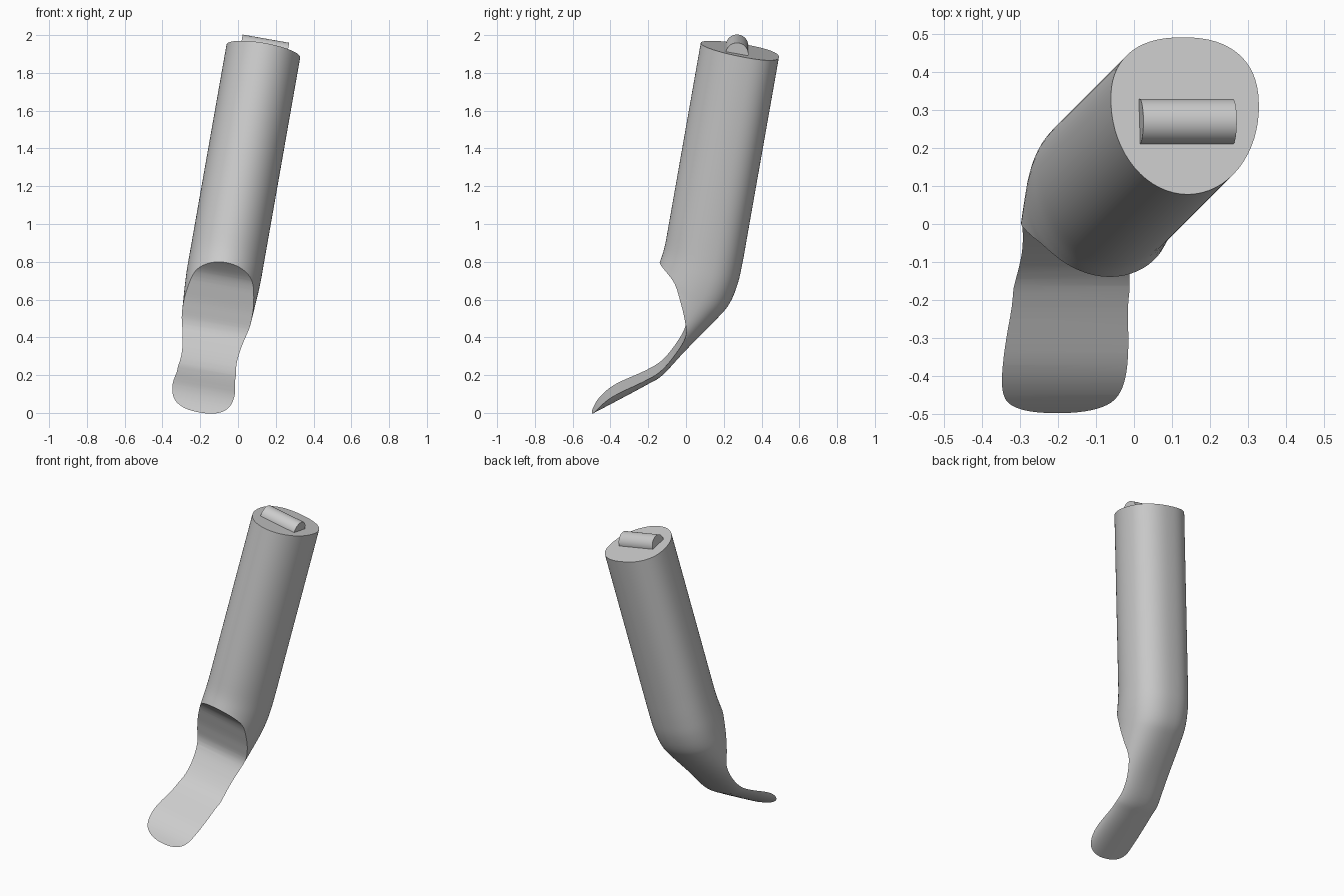
import bpy, math
from mathutils import Vector

if "Cube" in bpy.data.objects:
    bpy.data.objects.remove(bpy.data.objects["Cube"], do_unlink=True)

TILT = math.radians(10)
CAP = Vector((0.135, 0.29, 1.92))

grey = bpy.data.materials.new("plain grey")
grey.use_nodes = True
grey.diffuse_color = (0.6, 0.6, 0.6, 1)
grey.node_tree.nodes["Principled BSDF"].inputs["Base Color"].default_value = (0.6, 0.6, 0.6, 1)


def lean(u, y, z):
    """Place a point of the sideways-leaning body; u runs across it."""
    return (CAP.x + math.tan(TILT) * (z - CAP.z) + u * math.cos(TILT), y, z - u * math.sin(TILT))


def smooth_path(points, steps):
    """Catmull-Rom curve through points of any dimension."""
    p = [Vector(q) for q in points]
    p = [2 * p[0] - p[1]] + p + [2 * p[-1] - p[-2]]
    out = []
    for a, b, c, d in zip(p, p[1:], p[2:], p[3:]):
        for i in range(steps):
            t = i / steps
            out.append(0.5 * (2 * b + (c - a) * t + (2 * a - 5 * b + 4 * c - d) * t**2
                              + (3 * b - a - 3 * c + d) * t**3))
    return out + [p[-2]]


def loft(name, rings):
    """Solid skinned over rings of equal size, closed at both ends."""
    n = len(rings[0])
    faces = [(r * n + i, r * n + (i + 1) % n, (r + 1) * n + (i + 1) % n, (r + 1) * n + i)
             for r in range(len(rings) - 1) for i in range(n)]
    last = (len(rings) - 1) * n
    faces += [tuple(reversed(range(n))), tuple(range(last, last + n))]
    mesh = bpy.data.meshes.new(name)
    mesh.from_pydata([v for ring in rings for v in ring], [], faces)
    obj = bpy.data.objects.new(name, mesh)
    bpy.context.collection.objects.link(obj)
    mesh.materials.append(grey)
    bpy.ops.object.select_all(action='DESELECT')
    obj.select_set(True)
    bpy.context.view_layer.objects.active = obj
    bpy.ops.object.mode_set(mode='EDIT')
    bpy.ops.mesh.select_all(action='SELECT')
    bpy.ops.mesh.normals_make_consistent(inside=False)
    bpy.ops.object.mode_set(mode='OBJECT')
    return obj


def section(by, bz, fy, fz, w, share, n=64):
    """Egg-shaped ring from back point to front point, squarer at the back."""
    ring = []
    for i in range(n):
        c, s = math.cos(2 * math.pi * i / n), math.sin(2 * math.pi * i / n)
        e = 0.84 if s > 0 else 1.0
        u = w * math.copysign(abs(c)**e, c)
        t = share * (1 - s**e) if s > 0 else share - (1 - share) * s
        ring.append(lean(u, by + (fy - by) * t, bz + (fz - bz) * t))
    return ring


# Body: back y, z; front y, z; half width; share of depth behind the widest line
spine = [
    (0.325, 0.94, -0.088, 1.015, 0.198, 0.42),
    (0.30, 0.80, -0.113, 0.88, 0.198, 0.42),
    (0.275, 0.69, -0.138, 0.80, 0.198, 0.42),
    (0.232, 0.585, -0.153, 0.76, 0.195, 0.42),
    (0.165, 0.505, -0.165, 0.70, 0.19, 0.40),
    (0.0, 0.338, -0.216, 0.54, 0.178, 0.36),
    (-0.12, 0.21, -0.28, 0.40, 0.172, 0.34),
    (-0.20, 0.16, -0.33, 0.37, 0.172, 0.34),
    (-0.35, 0.08, -0.45, 0.27, 0.172, 0.34),
    (-0.56, -0.03, -0.65, 0.15, 0.17, 0.34),
]
rows = [(0.492, 1.884, 0.078, 1.958, 0.198, 0.42)] + [tuple(r) for r in smooth_path(spine, 4)]
body = loft("scoop_body", [section(*r) for r in rows])

# Scooped front, cut straight across the body
scoop = [(-0.20, 0.845), (-0.11, 0.77), (-0.06, 0.71), (-0.03, 0.62), (-0.008, 0.53),
         (0.0, 0.44), (-0.05, 0.345), (-0.13, 0.25), (-0.22, 0.195), (-0.37, 0.125),
         (-0.45, 0.065), (-0.5, 0.0), (-0.54, -0.07)]
outline = [tuple(p) for p in smooth_path(scoop, 5)] + [(-0.6, -0.25), (-1, -0.25), (-1, 0.9), (-0.3, 0.9)]
cutter = loft("scoop_cutter", [[lean(u, y, z) for y, z in outline] for u in (-0.5, 0.5)])
cutter.hide_render = True

cut = body.modifiers.new("scoop", 'BOOLEAN')
cut.operation = 'DIFFERENCE'
cut.solver = 'EXACT'
cut.object = cutter
bpy.context.view_layer.objects.active = body
bpy.ops.object.modifier_apply(modifier=cut.name)
bpy.data.objects.remove(cutter, do_unlink=True)

# Round peg lying half sunk in the end cap
bpy.ops.mesh.primitive_cylinder_add(vertices=48, radius=0.06, depth=0.25,
                                    location=(0.1375, 0.27, 1.922),
                                    rotation=(0, math.pi / 2 + TILT, 0))
peg = bpy.context.object
peg.name = "cap_peg"
peg.data.materials.append(grey)

for obj in (body, peg):
    bpy.ops.object.select_all(action='DESELECT')
    obj.select_set(True)
    bpy.context.view_layer.objects.active = obj
    bpy.ops.object.shade_smooth_by_angle(angle=math.radians(30))
